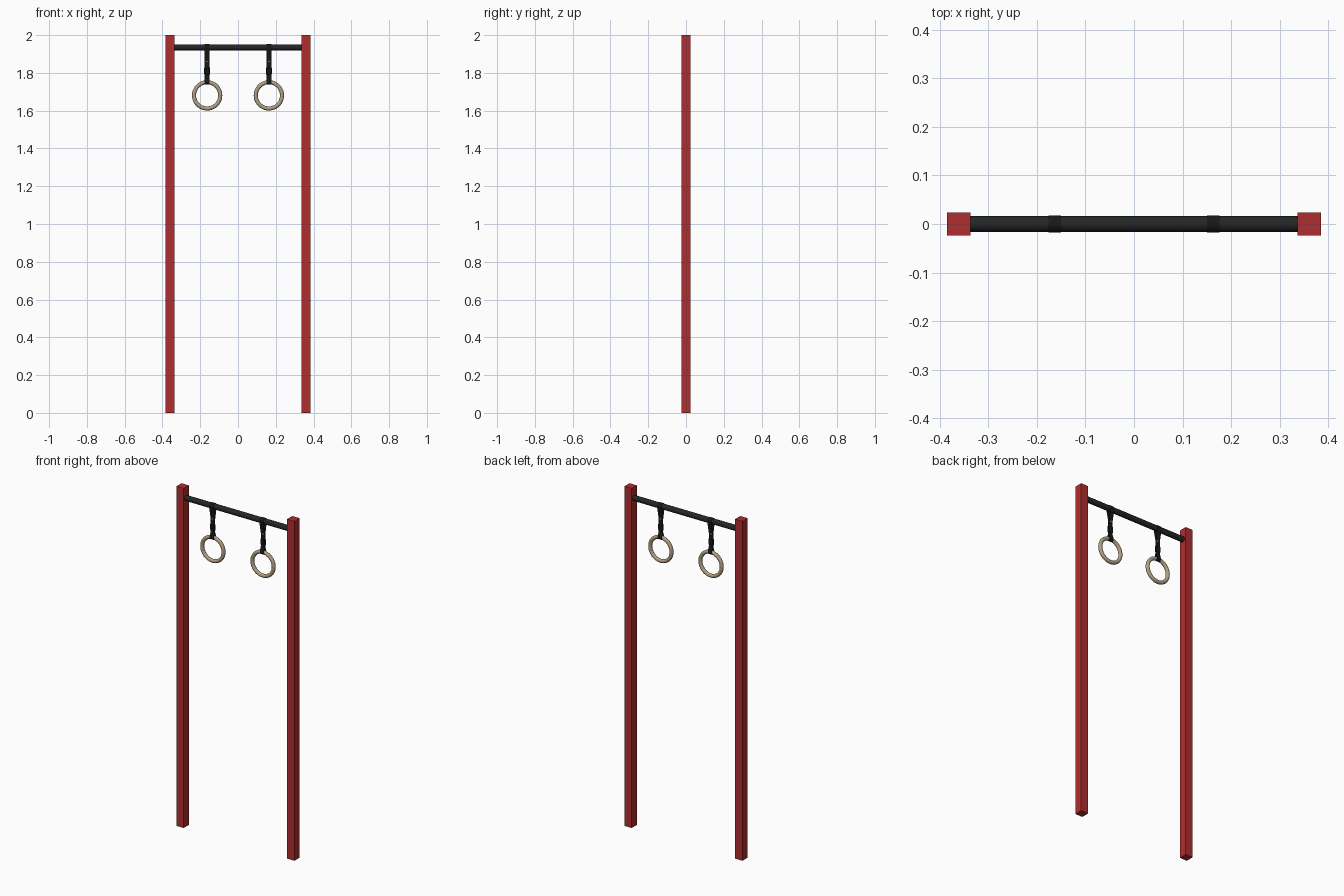
import bpy, bmesh, math
from mathutils import Matrix

if "Cube" in bpy.data.objects:
    bpy.data.objects.remove(bpy.data.objects["Cube"])


def material(name, rgb):
    m = bpy.data.materials.new(name)
    m.diffuse_color = (*rgb, 1)
    m.use_nodes = True
    m.node_tree.nodes["Principled BSDF"].inputs["Base Color"].default_value = m.diffuse_color
    return m


RED = material("red paint", (0.43, 0.027, 0.029))
BAR = material("dark steel", (0.018, 0.019, 0.019))
WEB = material("black webbing", (0.008, 0.009, 0.009))
WOOD = material("pale wood", (0.45, 0.35, 0.23))
METAL = material("light metal", (0.5, 0.5, 0.5))

BAR_Z, BAR_R = 1.935, 0.016
RING_Z, RING_R, TUBE_R = 1.681, 0.0695, 0.0108
STRAP_W, STRAP_T = 0.026, 0.002


def finish(name, bm, mat, smooth=False):
    bmesh.ops.recalc_face_normals(bm, faces=bm.faces)
    me = bpy.data.meshes.new(name)
    bm.to_mesh(me)
    bm.free()
    me.materials.append(mat)
    ob = bpy.data.objects.new(name, me)
    bpy.context.collection.objects.link(ob)
    if smooth:
        bpy.ops.object.select_all(action='DESELECT')
        ob.select_set(True)
        bpy.context.view_layer.objects.active = ob
        bpy.ops.object.shade_smooth_by_angle(angle=math.radians(40))
    return ob


def box(name, centre, size, mat, bevel=0):
    bm = bmesh.new()
    bmesh.ops.create_cube(bm, size=1, matrix=Matrix.Translation(centre) @ Matrix.Diagonal((*size, 1)))
    if bevel:
        bmesh.ops.bevel(bm, geom=bm.edges[:], offset=bevel, segments=1, affect='EDGES')
    return finish(name, bm, mat)


def arc(cz, r, a0, a1, n):
    """Points (y, z) on a circle around the x axis at height cz."""
    angles = [math.radians(a0 + (a1 - a0) * i / n) for i in range(n + 1)]
    return [(r * math.cos(a), cz + r * math.sin(a)) for a in angles]


def ribbon(name, x, points, mat):
    """Closed strap loop with thickness, extruded along x."""
    def inset(i):
        (py, pz), (ny, nz) = points[i - 1], points[(i + 1) % len(points)]
        dy, dz = ny - py, nz - pz
        d = math.hypot(dy, dz)
        return points[i][0] - dz / d * STRAP_T, points[i][1] + dy / d * STRAP_T
    inner = [inset(i) for i in range(len(points))]
    bm = bmesh.new()
    rows = [[bm.verts.new((x + s * STRAP_W / 2, y, z)) for y, z in loop]
            for loop, s in ((points, -1), (points, 1), (inner, 1), (inner, -1))]
    n = len(points)
    for k in range(4):
        a, b = rows[k], rows[(k + 1) % 4]
        for i in range(n):
            j = (i + 1) % n
            bm.faces.new((a[i], a[j], b[j], b[i]))
    return finish(name, bm, mat, True)


def ring(name, x):
    bm = bmesh.new()
    n, m = 48, 16
    grid = []
    for i in range(n):
        a = 2 * math.pi * i / n
        loop = []
        for j in range(m):
            b = 2 * math.pi * j / m
            r = RING_R + TUBE_R * math.cos(b)
            loop.append(bm.verts.new((x + r * math.cos(a), TUBE_R * math.sin(b), RING_Z + r * math.sin(a))))
        grid.append(loop)
    for i in range(n):
        for j in range(m):
            p, q = grid[i], grid[(i + 1) % n]
            k = (j + 1) % m
            bm.faces.new((p[j], q[j], q[k], p[k]))
    return finish(name, bm, WOOD, True)


# crossbar
bm = bmesh.new()
bmesh.ops.create_cone(bm, cap_ends=True, segments=32, radius1=BAR_R, radius2=BAR_R, depth=0.676,
                      matrix=Matrix.Translation((0, 0, BAR_Z)) @ Matrix.Rotation(math.pi / 2, 4, 'Y'))
finish("crossbar", bm, BAR, True)

# strap outline: over the bar, pinched together, then under the ring's top
ring_top = RING_Z + RING_R
path = (arc(BAR_Z, BAR_R + STRAP_T, -15, 195, 16)
        + [(-0.003, 1.862), (-0.003, 1.782)]
        + arc(ring_top, TUBE_R + STRAP_T, 160, 380, 14)
        + [(0.003, 1.782), (0.003, 1.862)])

for side, sx in (("left", -1), ("right", 1)):
    x = sx * 0.1635
    box(side + "_post", (sx * 0.361, 0, 1), (0.048, 0.048, 2), RED)
    ribbon(side + "_strap", x, path, WEB)
    ring(side + "_ring", x)
    # buckle body with its lever, and a small pin above
    box(side + "_buckle", (x, 0, 1.81), (0.031, 0.012, 0.036), WEB, 0.002)
    box(side + "_buckle_lever", (x, -0.007, 1.815), (0.024, 0.006, 0.022), WEB, 0.001)
    box(side + "_strap_pin", (x, 0, 1.859), (0.010, 0.008, 0.005), METAL)
